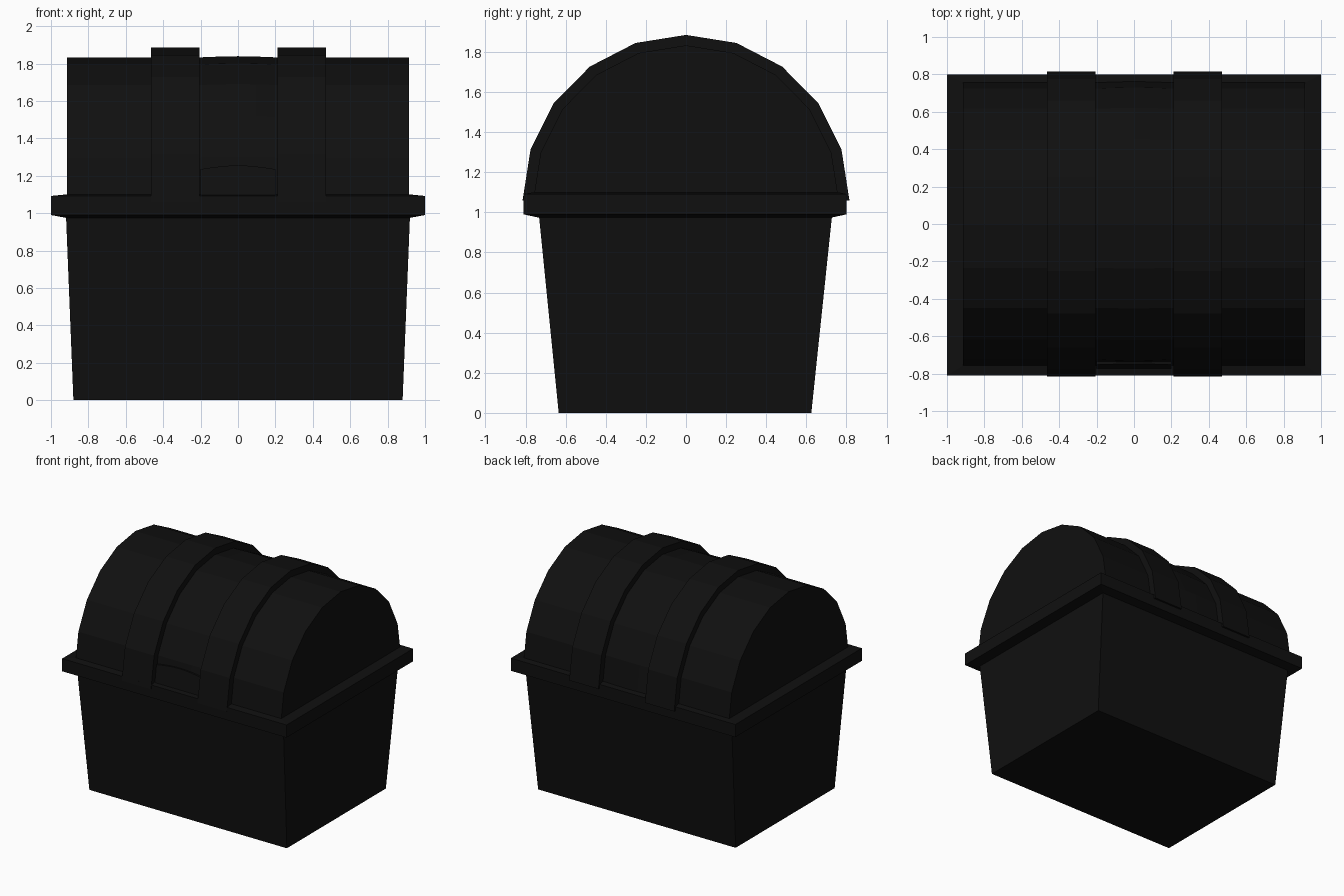
import bpy, bmesh, math

if "Cube" in bpy.data.objects:
    bpy.data.objects.remove(bpy.data.objects["Cube"])

mat = bpy.data.materials.new("black")
mat.diffuse_color = (0.005, 0.005, 0.005, 1)
mat.use_nodes = True
mat.node_tree.nodes["Principled BSDF"].inputs["Base Color"].default_value = mat.diffuse_color


def loft(name, rings):
    """Join equal-sized vertex rings with quads and cap both ends."""
    bm = bmesh.new()
    vs = [[bm.verts.new(p) for p in r] for r in rings]
    n = len(vs[0])
    for a, b in zip(vs, vs[1:]):
        for i in range(n):
            j = (i + 1) % n
            bm.faces.new((a[i], a[j], b[j], b[i]))
    bm.faces.new(vs[0])
    bm.faces.new(vs[-1])
    bmesh.ops.recalc_face_normals(bm, faces=bm.faces)
    me = bpy.data.meshes.new(name)
    bm.to_mesh(me)
    bm.free()
    me.materials.append(mat)
    ob = bpy.data.objects.new(name, me)
    bpy.context.collection.objects.link(ob)
    return ob


def rect(x, y0, y1, z):
    return [(-x, y0, z), (x, y0, z), (x, y1, z), (-x, y1, z)]


def arch(x, ry, rz, base=1.06, sides=10):
    """Faceted half-ellipse across the chest at a given x."""
    return [(x, -ry * math.cos(math.pi * i / sides),
             base + rz * math.sin(math.pi * i / sides)) for i in range(sides + 1)]


# Tapered box body
loft("chest_body", [rect(0.88, -0.635, 0.625, 0), rect(0.92, -0.735, 0.73, 1.0)])

# Rim with slightly sloped top and underside
loft("rim", [rect(0.92, -0.74, 0.73, 0.975), rect(1.0, -0.81, 0.80, 0.99),
             rect(1.0, -0.81, 0.80, 1.092), rect(0.92, -0.76, 0.76, 1.1)])

# Rounded lid, with a slight swell between the straps
lid = [(-0.915, 0), (-0.2, 0), (-0.1, 0.004), (0, 0.006), (0.1, 0.004), (0.2, 0), (0.915, 0)]
loft("lid", [arch(x, 0.762 + d, 0.773 + d) for x, d in lid])

# Two raised straps over the lid
for name, x in (("strap_left", -0.335), ("strap_right", 0.34)):
    loft(name, [arch(x - 0.13, 0.815, 0.825), arch(x + 0.13, 0.815, 0.825)])

# Shallow latch plate with an arched top, leaning with the lid front
outline = [(-0.2, 1.08), (0.2, 1.08)]
outline += [(0.2 - 0.05 * i, 1.235 + 0.02 * math.sin(math.pi * i / 8)) for i in range(9)]
loft("latch_plate", [[(x, y + (z - 1.06) * 0.15, z) for x, z in outline]
                     for y in (-0.778, -0.72)])
